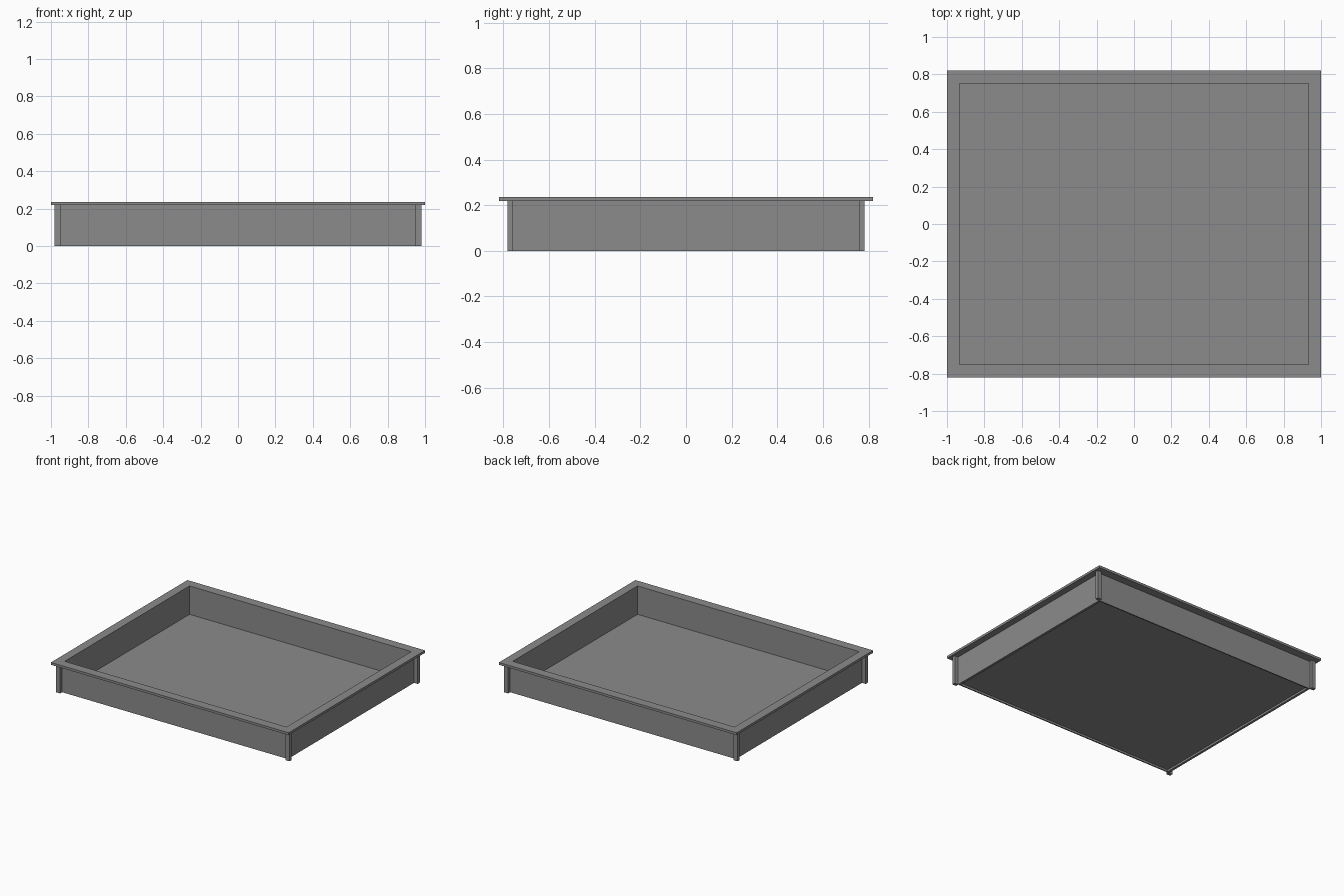
import bpy
import bmesh
from mathutils import Matrix, Vector

if "Cube" in bpy.data.objects:
    bpy.data.objects.remove(bpy.data.objects["Cube"], do_unlink=True)

grey = bpy.data.materials.new("mid_grey")
grey.use_nodes = True
grey.diffuse_color = (0.26, 0.26, 0.26, 1)
grey.node_tree.nodes["Principled BSDF"].inputs["Base Color"].default_value = grey.diffuse_color

RIM_X, RIM_Y = 1.0, 0.82
POST_X, POST_Y = 0.982, 0.783
WALL_X, WALL_Y = 0.951, 0.759
IN_X, IN_Y = 0.933, 0.75
RIM_Z, TOP = 0.218, 0.236


def finish(name, bm):
    bmesh.ops.recalc_face_normals(bm, faces=bm.faces)
    mesh = bpy.data.meshes.new(name)
    bm.to_mesh(mesh)
    bm.free()
    mesh.materials.append(grey)
    obj = bpy.data.objects.new(name, mesh)
    bpy.context.collection.objects.link(obj)
    return obj


def box(name, low, high):
    low, high = Vector(low), Vector(high)
    bm = bmesh.new()
    bmesh.ops.create_cube(bm, size=1, matrix=Matrix.Translation((low + high) / 2)
                          @ Matrix.Diagonal((*(high - low), 1)))
    return finish(name, bm)


def frame(name, outer, inner, z0, z1):
    """Rectangular ring with mitred corners."""
    bm = bmesh.new()
    corners = [(-1, -1), (1, -1), (1, 1), (-1, 1)]
    loops = [[bm.verts.new((sx * x, sy * y, z)) for sx, sy in corners]
             for (x, y), z in ((outer, z0), (outer, z1), (inner, z1), (inner, z0))]
    for a, b in zip(loops, loops[1:] + loops[:1]):
        for i in range(4):
            j = (i + 1) % 4
            bm.faces.new((a[i], a[j], b[j], b[i]))
    # Merge the mitred flat quads' seams out of the ring
    return finish(name, bm)


# Thin side walls and the overhanging rim
frame("side_walls", (WALL_X, WALL_Y), (IN_X, IN_Y), 0, RIM_Z)
frame("top_rim", (RIM_X, RIM_Y), (IN_X, IN_Y), RIM_Z, TOP)

# Floor, raised slightly inside the walls
box("floor_panel", (-IN_X, -IN_Y, 0.015), (IN_X, IN_Y, 0.02))

# Corner posts standing proud of the walls
for sx, side in ((-1, "right"), (1, "left")):
    for sy, end in ((-1, "front"), (1, "back")):
        xs = sorted((sx * 0.949, sx * POST_X))
        ys = sorted((sy * 0.757, sy * POST_Y))
        box(f"{end}_{side}_post", (xs[0], ys[0], 0), (xs[1], ys[1], RIM_Z))
